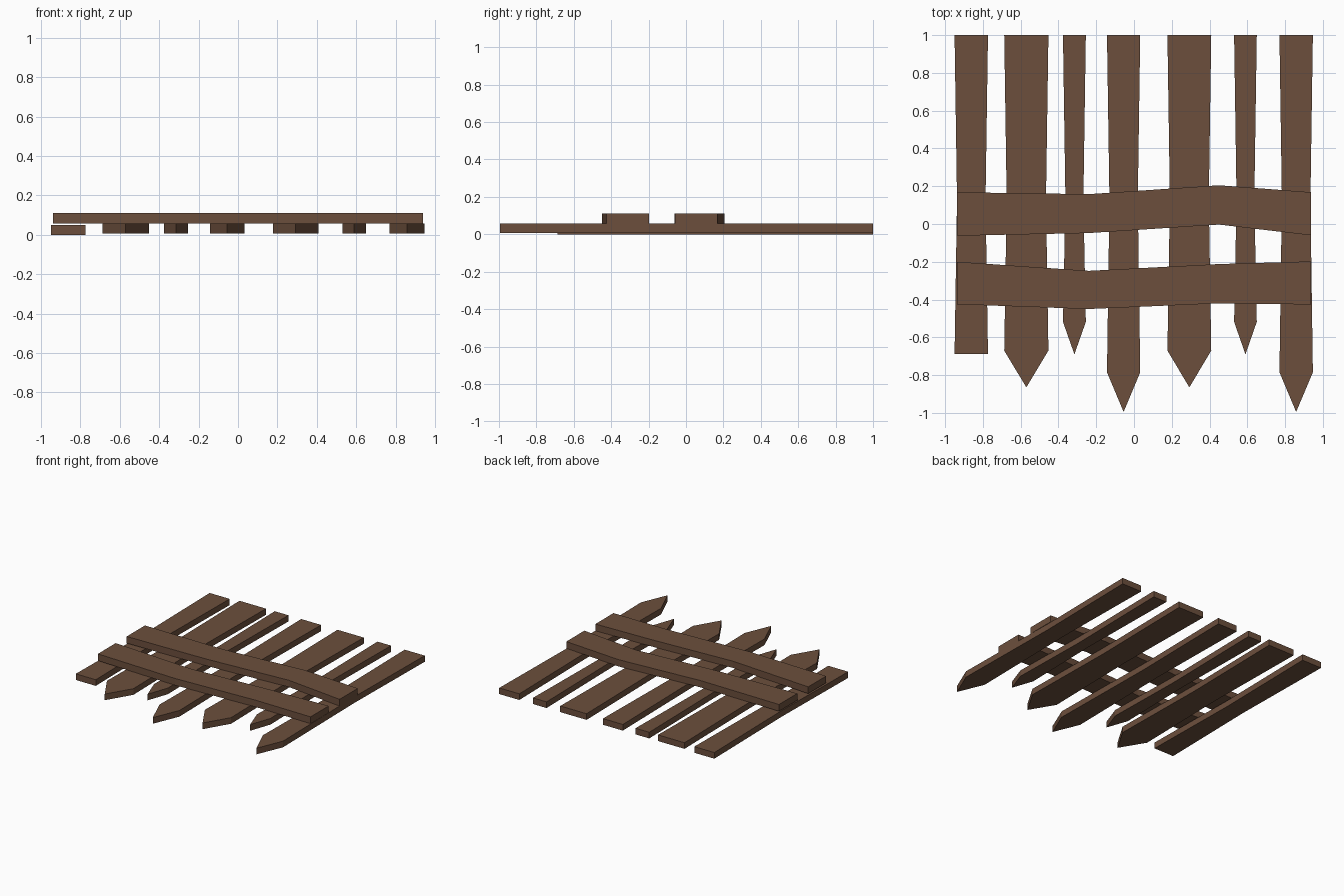
import bpy
import bmesh

if "Cube" in bpy.data.objects:
    bpy.data.objects.remove(bpy.data.objects["Cube"])

wood = bpy.data.materials.new("brown_wood")
wood.diffuse_color = (0.15, 0.078, 0.046, 1.0)
wood.use_nodes = True
wood.node_tree.nodes["Principled BSDF"].inputs["Base Color"].default_value = wood.diffuse_color


def board(name, outline, z0, z1):
    """Flat board: a closed outline extruded from z0 to z1."""
    bm = bmesh.new()
    face = bm.faces.new([bm.verts.new((x, y, z0)) for x, y in outline])
    ext = bmesh.ops.extrude_face_region(bm, geom=[face])
    for v in ext["geom"]:
        if isinstance(v, bmesh.types.BMVert):
            v.co.z = z1
    bmesh.ops.recalc_face_normals(bm, faces=bm.faces)
    mesh = bpy.data.meshes.new(name)
    bm.to_mesh(mesh)
    bm.free()
    mesh.materials.append(wood)
    obj = bpy.data.objects.new(name, mesh)
    bpy.context.collection.objects.link(obj)
    return obj


def picket(name, left, right, shoulder, tip, z0):
    """Upright board, slightly waisted in the middle, with optional point."""
    waist, mid = 0.013, 0.13
    pts = [(left, 1.0), (left + waist, mid), (left, shoulder)]
    if tip is not None:
        pts.append(((left + right) / 2, tip))
    pts += [(right, shoulder), (right - waist, mid), (right, 1.0)]
    board(name, pts, z0, z0 + 0.049)


# Pickets: left, right, shoulder y, tip y, bottom z (the first is broken off)
pickets = [
    (-0.950, -0.773, -0.687, None, 0.000),
    (-0.687, -0.453, -0.670, -0.865, 0.008),
    (-0.376, -0.255, -0.518, -0.690, 0.008),
    (-0.143, 0.033, -0.785, -0.995, 0.008),
    (0.177, 0.409, -0.670, -0.865, 0.008),
    (0.530, 0.650, -0.518, -0.690, 0.008),
    (0.770, 0.947, -0.785, -0.995, 0.008),
]
for i, p in enumerate(pickets):
    picket(f"picket_{i + 1}", *p)

# Cross rails: slightly bent boards, given as top and bottom edge heights
rail_x = (-0.938, -0.24, 0.45, 0.938)
rails = {
    "upper_rail": ((0.168, 0.158, 0.205, 0.168), (-0.062, -0.048, -0.003, -0.060)),
    "lower_rail": ((-0.200, -0.248, -0.212, -0.198), (-0.425, -0.450, -0.420, -0.426)),
}
for name, (top, bottom) in rails.items():
    outline = list(zip(rail_x, top)) + list(zip(rail_x, bottom))[::-1]
    board(name, outline, 0.057, 0.111)
